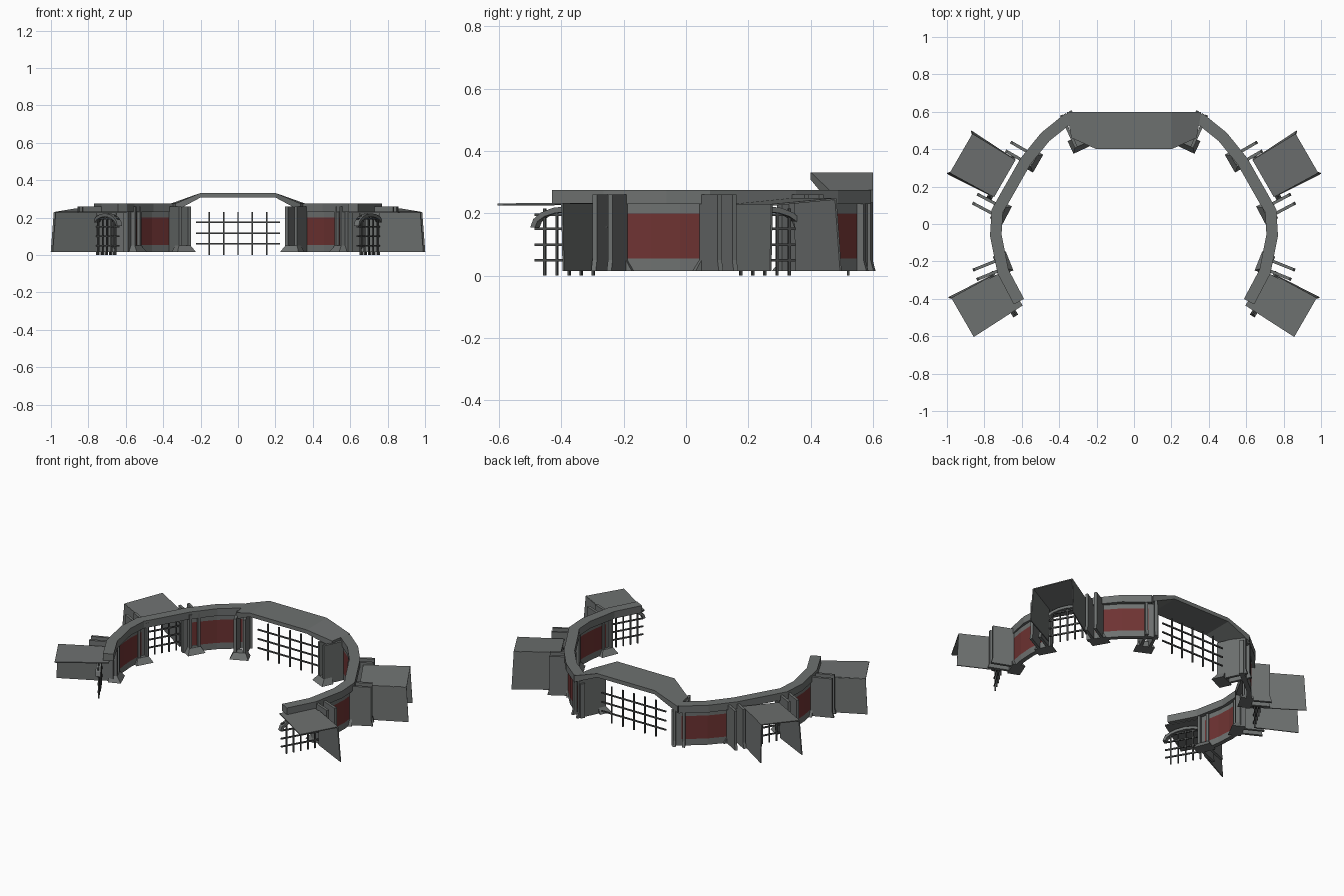
import bpy, bmesh
from math import cos, sin, pi, radians
from mathutils import Vector

if "Cube" in bpy.data.objects:
    bpy.data.objects.remove(bpy.data.objects["Cube"])


def material(name, rgb):
    m = bpy.data.materials.new(name)
    m.diffuse_color = (*rgb, 1)
    m.use_nodes = True
    m.node_tree.nodes["Principled BSDF"].inputs["Base Color"].default_value = m.diffuse_color
    return m


GREY = material("stone grey", (0.155, 0.165, 0.162))
RED = material("dark red", (0.155, 0.033, 0.032))
BAR = material("iron grey", (0.07, 0.074, 0.073))


def finish(bm, name, mats, mirror=True):
    bmesh.ops.recalc_face_normals(bm, faces=bm.faces[:])
    me = bpy.data.meshes.new(name)
    bm.to_mesh(me)
    bm.free()
    for m in mats:
        me.materials.append(m)
    ob = bpy.data.objects.new(name, me)
    bpy.context.collection.objects.link(ob)
    if mirror:
        ob.modifiers.new("mirror", 'MIRROR').use_mirror_merge = False
    return ob


def loft(bm, sections):
    """Skin closed cross-sections and cap both ends; faces listed per segment."""
    rows = [[bm.verts.new(p) for p in s] for s in sections]
    n, segs = len(rows[0]), []
    for a, b in zip(rows, rows[1:]):
        segs.append([bm.faces.new((a[i], a[(i + 1) % n], b[(i + 1) % n], b[i])) for i in range(n)])
    bm.faces.new(rows[0])
    bm.faces.new(rows[-1])
    return segs


def sweep(bm, path, profile):
    """Sweep an (offset, z) profile along a flat path."""
    pts = [Vector(p) for p in path]
    secs = []
    for i, p in enumerate(pts):
        t = (pts[min(i + 1, len(pts) - 1)] - pts[max(i - 1, 0)]).normalized()
        nrm = Vector((t.y, -t.x))
        secs.append([(p.x + nrm.x * o, p.y + nrm.y * o, z) for o, z in profile])
    return loft(bm, secs)


def frame(c, ang):
    """Local (outward, sideways, z) to world."""
    a = radians(ang)
    return lambda r, t, z: (c[0] + r * cos(a) - t * sin(a), c[1] + r * sin(a) + t * cos(a), z)


def block(bm, f, r, t, z):
    loft(bm, [[f(r[0], t[0], q), f(r[1], t[0], q), f(r[1], t[1], q), f(r[0], t[1], q)] for q in z])


# ring beam running over walls and gates
bm = bmesh.new()
ring = [(0.345, 0.57), (0.475, 0.465), (0.58, 0.335), (0.685, 0.15), (0.731, 0.07),
        (0.739, -0.06), (0.70, -0.255), (0.615, -0.415)]
sweep(bm, ring, [(-0.031, 0.23), (0.031, 0.23), (0.031, 0.275), (-0.031, 0.275)])
finish(bm, "ring_beam", [GREY])

# wall sections with red panels on both faces
bands = [0.015, 0.055, 0.2, 0.232]
prof = [(-0.014, z) for z in bands] + [(0.014, z) for z in reversed(bands)]
walls = {
    "rear_wall": [(0.31, 0.585), (0.355, 0.553), (0.47, 0.46), (0.572, 0.345), (0.60, 0.30)],
    "side_wall": [(0.705, -0.26), (0.718, -0.21), (0.736, -0.11), (0.741, -0.02), (0.733, 0.07), (0.715, 0.12)],
}
for name, path in walls.items():
    bm = bmesh.new()
    for seg in sweep(bm, path, prof)[1:-1]:
        for f in seg:
            if 0.08 < f.calc_center_median().z < 0.18:
                f.material_index = 1
    finish(bm, name, [GREY, RED])

# pairs of fin pillars beside each gate, with flared feet
bm = bmesh.new()
for c, ang, r0, r1 in [((0.335, 0.53), 65, -0.12, 0.06), ((0.595, 0.37), 30, -0.07, 0.08),
                       ((0.745, 0.08), 28, -0.05, 0.11), ((0.735, -0.225), -22, -0.05, 0.115)]:
    f = frame(c, ang)
    side = [(r0, 0.26), (r1, 0.26), (r1, 0.05), (r1 + 0.01, 0.015), (r0 - 0.025, 0.015), (r0, 0.05)]
    for t in (-0.027, 0.027):
        loft(bm, [[f(r, t + d, z) for r, z in side] for d in (-0.008, 0.008)])
    # foot wedge on the arena side
    loft(bm, [[f(r0 - e, -w, z), f(r0 + 0.05, -w, z), f(r0 + 0.05, w, z), f(r0 - e, w, z)]
              for e, w, z in ((0.025, 0.055, 0.015), (0, 0.035, 0.05))])
finish(bm, "gate_pillars", [GREY])

# arched roof over the centre gate
bm = bmesh.new()
secs = []
for x, y0, zb, zt in [(-0.36, 0.46, 0.235, 0.275), (-0.2, 0.4, 0.308, 0.332),
                      (0.2, 0.4, 0.308, 0.332), (0.36, 0.46, 0.235, 0.275)]:
    xf = x * (0.93 if abs(x) > 0.3 else 1)
    secs.append([(xf, y0, zb), (x, 0.6, zb), (x, 0.6, zt), (xf, y0, zt)])
loft(bm, secs)
finish(bm, "centre_gate_roof", [GREY], mirror=False)

REAR = ((0.708, 0.253), 30)
FRONT = ((0.70, -0.375), -30)

# canopies behind the gates: roof plus side walls
for name, (c, ang), inner in (("rear_canopy", REAR, -0.02), ("front_canopy", FRONT, -0.06)):
    bm = bmesh.new()
    f = frame(c, ang)
    rear = name == "rear_canopy"
    za, zb = (0.228, 0.248) if rear else (0.23, 0.232)
    w0 = 0.115 if rear else 0.105
    loft(bm, [[f(inner, -w0, za + d), f(0.25, -0.12, za + d), f(0.25, 0.12, zb + d), f(inner, w0, zb + d)]
              for d in (-0.004, 0.002)])
    for s in ((-1, 1) if rear else (1,)):
        loft(bm, [[f(0.0, s * 0.115 + d, 0.015), f(0.262, s * 0.13 + d, 0.015),
                   f(0.25, s * 0.118 + d, za if s < 0 else zb), f(0.0, s * 0.112 + d, za if s < 0 else zb)]
                  for d in (-0.003, 0.003)])
    finish(bm, name, [GREY])


def grid(bm, f, half, xs, zs, top, b=0.004):
    for t in xs:
        block(bm, f, (-b, b), (t - b, t + b), (0, top))
    for z in zs:
        block(bm, f, (-b, b), (-half, half), (z - b, z + b))


# barred gates
bm = bmesh.new()
grid(bm, frame((0, 0.52), 90), 0.225, [i * 0.077 for i in range(-2, 3)], (0.06, 0.117, 0.175), 0.23)
finish(bm, "centre_gate_bars", [BAR], mirror=False)
for name, (c, ang) in (("rear_gate", REAR), ("front_gate", FRONT)):
    f = frame(c, ang)
    bm = bmesh.new()
    grid(bm, f, 0.125, [i * 0.045 for i in range(-2, 3)], (0.05, 0.1, 0.15, 0.195), 0.215)
    finish(bm, name + "_bars", [BAR])
    # curved arch above the bars
    bm = bmesh.new()
    secs = []
    for i in range(9):
        a = pi * i / 8
        secs.append([f(r, k * cos(a), 0.155 + h * sin(a))
                     for r, k, h in ((-0.015, 0.118, 0.05), (0.015, 0.118, 0.05),
                                     (0.015, 0.135, 0.068), (-0.015, 0.135, 0.068))])
    loft(bm, secs)
    finish(bm, name + "_arch", [GREY])
